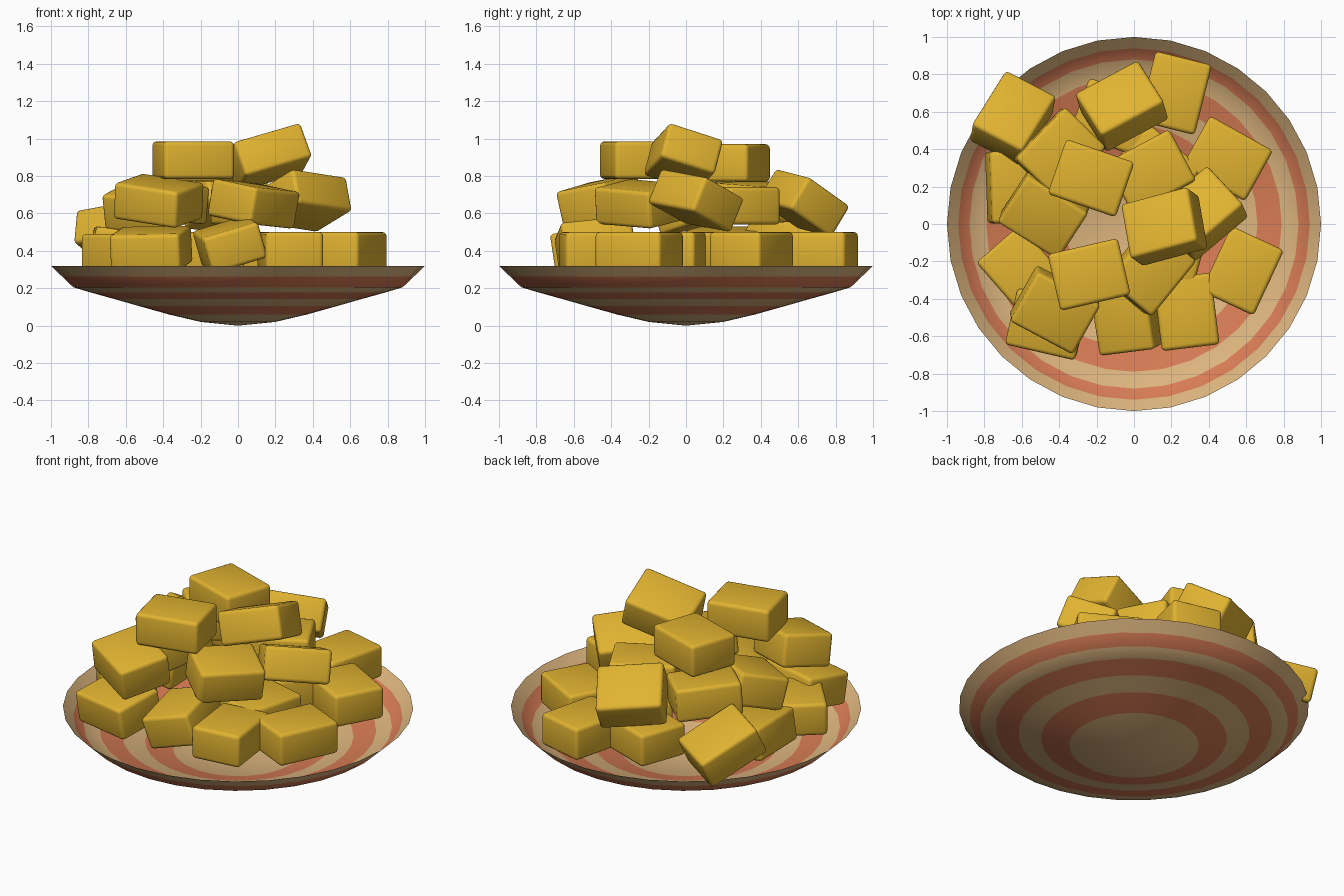
import bpy, bmesh, math
from mathutils import Vector, Matrix

cube = bpy.data.objects.get("Cube")
if cube:
    bpy.data.objects.remove(cube, do_unlink=True)


def material(name, color):
    mat = bpy.data.materials.new(name)
    mat.diffuse_color = (*color, 1)
    mat.use_nodes = True
    bsdf = next(n for n in mat.node_tree.nodes if n.type == 'BSDF_PRINCIPLED')
    bsdf.inputs["Base Color"].default_value = (*color, 1)
    bsdf.inputs["Roughness"].default_value = 0.8
    return mat


def add_object(name, bm, mats):
    mesh = bpy.data.meshes.new(name)
    bm.to_mesh(mesh)
    bm.free()
    for mat in mats:
        mesh.materials.append(mat)
    obj = bpy.data.objects.new(name, mesh)
    bpy.context.scene.collection.objects.link(obj)
    return obj


def smooth(obj, angle):
    bpy.ops.object.select_all(action='DESELECT')
    obj.select_set(True)
    bpy.context.view_layer.objects.active = obj
    bpy.ops.object.shade_smooth_by_angle(angle=math.radians(angle))


golden = material("golden yellow", (0.75, 0.45, 0.03))
tan = material("tan clay", (0.72, 0.46, 0.21))
red = material("terracotta red", (0.68, 0.2, 0.09))

# Shallow dish: a turned profile whose rings alternate in colour
SIDES = 32
PROFILE = [(0.2, 0.02), (0.37, 0.06), (0.53, 0.105), (0.66, 0.142),
           (0.79, 0.178), (0.88, 0.205), (0.94, 0.262), (1, 0.32)]
bm = bmesh.new()
rings = [[bm.verts.new((r * math.cos(math.tau * i / SIDES),
                        r * math.sin(math.tau * i / SIDES), z))
          for i in range(SIDES)] for r, z in PROFILE]
centre = bm.verts.new((0, 0, 0))
for i in range(SIDES):
    j = (i + 1) % SIDES
    bm.faces.new((centre, rings[0][i], rings[0][j]))
    for band, (low, high) in enumerate(zip(rings, rings[1:])):
        face = bm.faces.new((low[i], high[i], high[j], low[j]))
        face.material_index = band % 2
bmesh.ops.recalc_face_normals(bm, faces=bm.faces)
smooth(add_object("dish", bm, [tan, red]), 40)

# Rounded blocks: x, y and height of the top's centre, heading, slopes in x, y
SIZE = Vector((0.385, 0.31, 0.2))
BOTTOM = [
    (0.22, 0.7, 0.5, 76), (0.5, 0.35, 0.5, -29), (0.58, -0.25, 0.5, 65),
    (0.28, -0.47, 0.5, 97), (-0.07, -0.5, 0.53, 99, 0.28, 0.15),
    (-0.47, -0.54, 0.51, -13, 0.05, 0.15), (-0.6, -0.25, 0.49, -49),
    (-0.61, 0.2, 0.51, 92, -0.15, 0), (0.12, 0.3, 0.5, -40),
    (0.22, -0.1, 0.5, 75), (-0.11, 0.57, 0.5, -20),
]
MIDDLE = [
    (-0.64, 0.61, 0.56, 58, -0.09, -0.52), (-0.08, 0.68, 0.74, 28, 0.18, -0.6),
    (-0.42, -0.48, 0.765, -28, -0.04, 0.22), (-0.49, 0.03, 0.73, -32, 0.1, 0.28),
    (-0.39, 0.38, 0.76, 46, -0.08, 0), (0.09, 0.28, 0.74, 28),
    (0.34, 0.09, 0.76, 40, 0.18, -0.4), (0.1, -0.25, 0.75, 51, -0.17, 0.05),
]
TOP = [
    (0.13, 0.01, 0.99, 15, 0.36, -0.26), (-0.23, 0.245, 0.97, -19),
    (-0.24, -0.27, 0.985, 13),
]


def block(name, x, y, z, heading, slope_x=0, slope_y=0):
    up = Vector((-slope_x, -slope_y, 1)).normalized()
    c, s = math.cos(math.radians(heading)), math.sin(math.radians(heading))
    along = Vector((c, s, c * slope_x + s * slope_y)).normalized()
    across = up.cross(along)
    bm = bmesh.new()
    bmesh.ops.create_cube(bm, size=1)
    bmesh.ops.scale(bm, vec=SIZE, verts=bm.verts)
    bmesh.ops.bevel(bm, geom=bm.edges[:], offset=0.022, segments=3,
                    profile=0.5, affect='EDGES')
    obj = add_object(name, bm, [golden])
    turn = Matrix((along, across, up)).transposed().to_4x4()
    middle = Vector((x, y, z)) - up * SIZE.z / 2
    obj.matrix_world = Matrix.Translation(middle) @ turn
    smooth(obj, 40)


for layer, blocks in (("bottom", BOTTOM), ("middle", MIDDLE), ("top", TOP)):
    for number, spec in enumerate(blocks, 1):
        block(f"{layer}_block_{number}", *spec)
